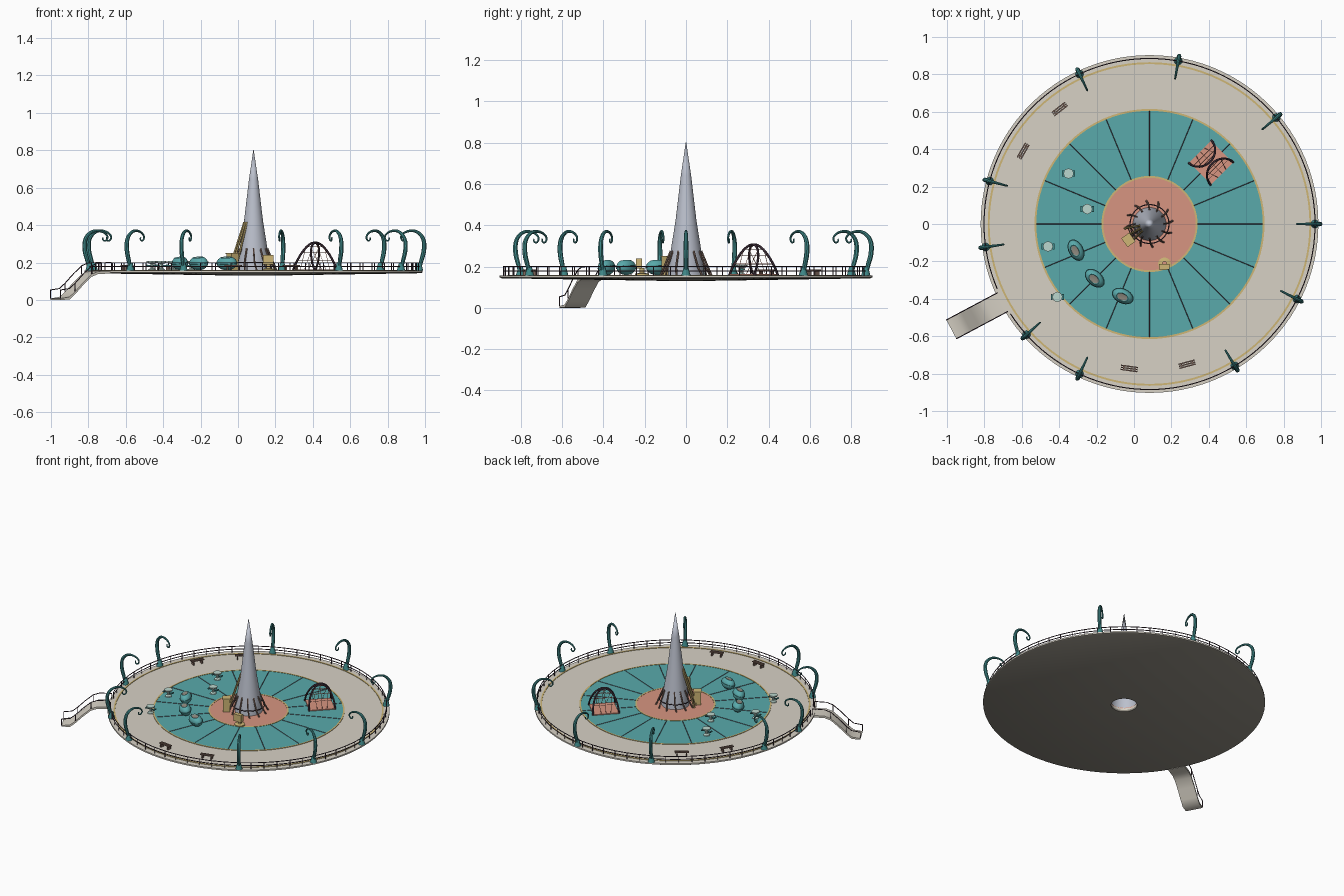
import bpy, bmesh
from math import sin, cos, pi, radians
from mathutils import Vector, Matrix

if "Cube" in bpy.data.objects:
    bpy.data.objects.remove(bpy.data.objects["Cube"])

CX, TOP = 0.083, 0.157     # deck centre and deck surface height


def mat(name, r, g, b):
    m = bpy.data.materials.new(name)
    m.diffuse_color = (r, g, b, 1)
    m.use_nodes = True
    m.node_tree.nodes["Principled BSDF"].inputs["Base Color"].default_value = m.diffuse_color
    return m


BEIGE = mat("beige", .68, .64, .56)
UNDER = mat("dark_stone", .28, .26, .22)
TEAL = mat("teal", .10, .40, .41)
DEEP = mat("deep_teal", .05, .25, .25)
CORAL = mat("coral", .68, .30, .22)
GOLD = mat("gold", .62, .47, .18)
PLUM = mat("plum", .07, .04, .06)
WOOD = mat("wood", .22, .14, .11)
MINT = mat("mint", .50, .68, .62)
STEEL = mat("steel", .50, .53, .61)


def polar(r, deg, z=TOP):
    a = radians(deg)
    return Vector((CX + r * cos(a), r * sin(a), z))


def place(loc, deg=0):
    return Matrix.Translation(loc) @ Matrix.Rotation(radians(deg), 4, 'Z')


def add(name, mesh, m, matrix=None, smooth=False):
    ob = bpy.data.objects.new(name, mesh)
    bpy.context.collection.objects.link(ob)
    mesh.materials.clear()
    mesh.materials.append(m)
    if matrix:
        mesh.transform(matrix)
    if smooth:
        bpy.ops.object.select_all(action='DESELECT')
        ob.select_set(True)
        bpy.context.view_layer.objects.active = ob
        bpy.ops.object.shade_smooth_by_angle(angle=radians(40))
    return ob


def lathe(name, profile, m, n=96, matrix=None, closed=False, smooth=True):
    """Spin (radius, z) points about the z axis."""
    bm = bmesh.new()
    vs = [bm.verts.new((r, 0, z)) for r, z in profile]
    es = [bm.edges.new(p) for p in zip(vs, vs[1:] + vs[:1] if closed else vs[1:])]
    bmesh.ops.spin(bm, geom=vs + es, axis=(0, 0, 1), cent=(0, 0, 0),
                   angle=2 * pi, steps=n, use_duplicate=False)
    bmesh.ops.remove_doubles(bm, verts=bm.verts, dist=1e-5)
    bmesh.ops.recalc_face_normals(bm, faces=bm.faces)
    me = bpy.data.meshes.new(name)
    bm.to_mesh(me)
    return add(name, me, m, matrix or Matrix.Translation((CX, 0, 0)), smooth)


def boxes(name, parts, m, matrix):
    """Several boxes (centre, size) in one mesh."""
    bm = bmesh.new()
    for c, s in parts:
        bmesh.ops.create_cube(bm, size=1, matrix=Matrix.Translation(c) @ Matrix.Diagonal((*s, 1)))
    me = bpy.data.meshes.new(name)
    bm.to_mesh(me)
    return add(name, me, m, matrix)


def tubes(name, paths, rad, m, radii=None, res=1, curved=False):
    """Round bars along point lists."""
    cu = bpy.data.curves.new(name, 'CURVE')
    cu.dimensions, cu.bevel_depth, cu.bevel_resolution = '3D', rad, res
    cu.use_fill_caps, cu.resolution_u = True, 4
    for pts in paths:
        sp = cu.splines.new('NURBS' if curved else 'POLY')
        sp.points.add(len(pts) - 1)
        for i, (p, q) in enumerate(zip(sp.points, pts)):
            p.co = (*q, 1)
            p.radius = radii[i] if radii else 1
        if curved:
            sp.order_u, sp.use_endpoint_u = 3, True
    tmp = bpy.data.objects.new(name + "_path", cu)
    me = bpy.data.meshes.new_from_object(tmp)
    bpy.data.objects.remove(tmp)
    return add(name, me, m, smooth=True)


def flat_ring(name, r0, r1, z, m):
    lathe(name, [(r0, TOP - .006), (r0, z), (r1, z), (r1, TOP - .006)], m, closed=True)


# Deck: plate, conical underside, coloured floor zones and gold trims
lathe("deck", [(.083, .142), (.083, TOP), (.903, TOP), (.903, .147)], BEIGE)
lathe("deck_underside", [(.083, .142), (.083, .130), (.895, .143), (.903, .147)], UNDER)
flat_ring("teal_floor", .25, .61, TOP + .001, TEAL)
flat_ring("coral_floor", .083, .25, TOP + .0015, CORAL)
for i, r in enumerate((.252, .610, .860)):
    flat_ring(f"gold_trim_{i}", r - .005, r + .005, TOP + .003, GOLD)
tubes("floor_seams", [[polar(.257, a * 22.5, TOP + .001), polar(.605, a * 22.5, TOP + .001)]
                      for a in range(16)], .0018, PLUM, res=0)

# Central spire with collar, ribs and three long poles
lathe("spire", [(.090, .135), (.088, .17), (.080, .24), (.051, .42), (.025, .64), (0, .81)], STEEL, 40)
tubes("spire_ribs", [[polar(.125, a * 30 + 8, TOP), polar(.105, a * 30 + 3, .20), polar(.074, a * 30, .275)]
                     for a in range(12)], .005, WOOD)
tubes("spire_collar", [[polar(.104, a * 9, .20) for a in range(41)]], .003, PLUM)
tubes("spire_poles", [[polar(.135, a, TOP), polar(.05, a, .415)] for a in (190, 207, 224)], .006, GOLD)
tubes("pole_rungs", [[polar(.135 - .085 * t, 190, TOP + .258 * t), polar(.135 - .085 * t, 224, TOP + .258 * t)]
                     for t in (.2, .4, .6, .8)], .003, WOOD)

# Perimeter railing with a gap at the ramp
RAMP = 208
step = (360 - 10) / 64
angles = [RAMP + 5 + i * step for i in range(65)]
tubes("railing_posts", [[polar(.885, a), polar(.885, a, .2)] for a in angles], .0028, PLUM)
fine = [RAMP + 5 + i * step / 2 for i in range(129)]
tubes("railing_bars", [[polar(.885, a, z) for a in fine] for z in (.199, .179)], .0028, PLUM)

# Curved access ramp: side profile extruded across its width
prof = [(.89, .155), (.97, .153), (1.01, .138), (1.06, .095), (1.11, .045), (1.145, .016), (1.20, .008)]
W = .057
bm = bmesh.new()
rows = []
for r, z in prof:
    low = max(z - .014, 0)
    rows.append([bm.verts.new((r, y, h)) for y, h in ((-W, z), (W, z), (W, low), (-W, low))])
for a, b in zip(rows, rows[1:]):
    for k in range(4):
        bm.faces.new((a[k], a[(k + 1) % 4], b[(k + 1) % 4], b[k]))
bm.faces.new(rows[0])
bm.faces.new(rows[-1])
bmesh.ops.recalc_face_normals(bm, faces=bm.faces)
me = bpy.data.meshes.new("ramp")
bm.to_mesh(me)
M = place((CX, 0, 0), RAMP)
add("ramp", me, BEIGE, M, True)
rails = [[M @ Vector((r, s * W, z + .045)) for r, z in prof] for s in (-1, 1)]
rails += [[M @ Vector((r, s * W, z)), M @ Vector((r, s * W, z + .045))] for s in (-1, 1) for r, z in prof[::2]]
tubes("ramp_handrails", rails, .0028, PLUM)

# Tentacle lamps curling inward
hook = [(.885, .155), (.893, .20), (.913, .26), (.912, .33), (.870, .372), (.815, .368),
        (.783, .340), (.797, .312), (.818, .322), (.812, .334)]
for i, a in enumerate((0, 40, 80, 115, 165, 188, 222, 245, 301, 333)):
    tubes(f"lamp_{i}", [[polar(r, a, z) for r, z in hook]], .01, DEEP,
          [.9, 1.1, 1.25, 1.1, .8, .6, .5, .45, .4, .35], 2, True)
    lathe(f"lamp_foot_{i}", [(0, TOP), (.022, TOP), (.02, TOP + .008), (.011, .20), (0, .20)], DEEP, 12,
          Matrix.Translation(polar(.885, a, 0)))

# Slatted benches
for i, (r, a) in enumerate(((.78, 128), (.78, 150), (.78, 262), (.776, 285))):
    slats = [((x, 0, .026), (.007, .09, .005)) for x in (-.011, 0, .011)]
    slats += [((0, y, .012), (.028, .007, .024)) for y in (-.03, .03)]
    boxes(f"bench_{i}", slats, WOOD, place(polar(r, a), a))

# Small pedestal tables
for i, (x, y) in enumerate(((-.35, .27), (-.25, .08), (-.46, -.12), (-.41, -.39))):
    T = Matrix.Translation((x, y, TOP))
    lathe(f"table_{i}", [(0, 0), (.022, 0), (.02, .006), (.009, .012), (.009, .036),
                         (.028, .042), (.028, .05), (0, .05)], MINT, 8, T, smooth=False)
    boxes(f"table_side_seats_{i}", [((s * .03, 0, .03), (.01, .03, .006)) for s in (-1, 1)]
          + [((0, 0, .027), (.06, .006, .006))], DEEP, T)

# Shell pods with a rim and dark top opening
for i, (x, y, a) in enumerate(((-.31, -.14, -62), (-.21, -.29, -42), (-.06, -.385, -25))):
    T = place((x, y, TOP + .04), a) @ Matrix.Rotation(radians(12), 4, 'X') @ Matrix.Diagonal((.058, .038, .038, 1))
    lathe(f"pod_{i}", [(0, -1)] + [(cos(t * pi / 16), sin(t * pi / 16)) for t in range(-7, 6)]
          + [(.45, .70), (0, .62)], TEAL, 24, T)
    lathe(f"pod_rim_{i}", [(.97, -.06), (1.06, -.04), (1.06, .04), (.97, .06)], DEEP, 24, T, True)
    lathe(f"pod_opening_{i}", [(.5, .74), (.46, .73), (0, .66)], UNDER, 24, T)

# Gold kiosk and lookout console near the spire
boxes("kiosk", [((0, 0, .045), (.045, .05, .09)), ((0, 0, .092), (.052, .058, .006))], GOLD,
      place((-.03, -.085, TOP), 35))
T = Matrix.Translation((.163, -.213, TOP))
lathe("console_base", [(0, 0), (.034, 0), (.034, .008), (.012, .012), (.012, .035)], GOLD, 16, T)
boxes("console", [((0, -.015, .058), (.056, .028, .05))], GOLD, T)

# Climbing arches leaning inward over a coral mat
M = place((.412, .328, TOP), 45)
boxes("climbing_mat", [((0, 0, .003), (.165, .165, .008))], CORAL, M)


def arch(side, t):
    lean = sin(pi * t)
    return M @ Vector((-.085 * cos(pi * t), side * (.082 - .075 * lean), .15 * lean))


# mat sides run along 45 degrees, arches stand on the two facing edges
tubes("climbing_arches", [[arch(s, t / 16) for t in range(17)] for s in (-1, 1)], .006, PLUM)
tubes("climbing_net", [[arch(s, t), arch(s, 1 - t)] for s in (-1, 1) for t in (.12, .22, .32)]
      + [[arch(s, .5 + d), M @ Vector((d * .15, s * .082, .003))] for s in (-1, 1) for d in (-.2, 0, .2)],
      .0015, CORAL, res=0)
